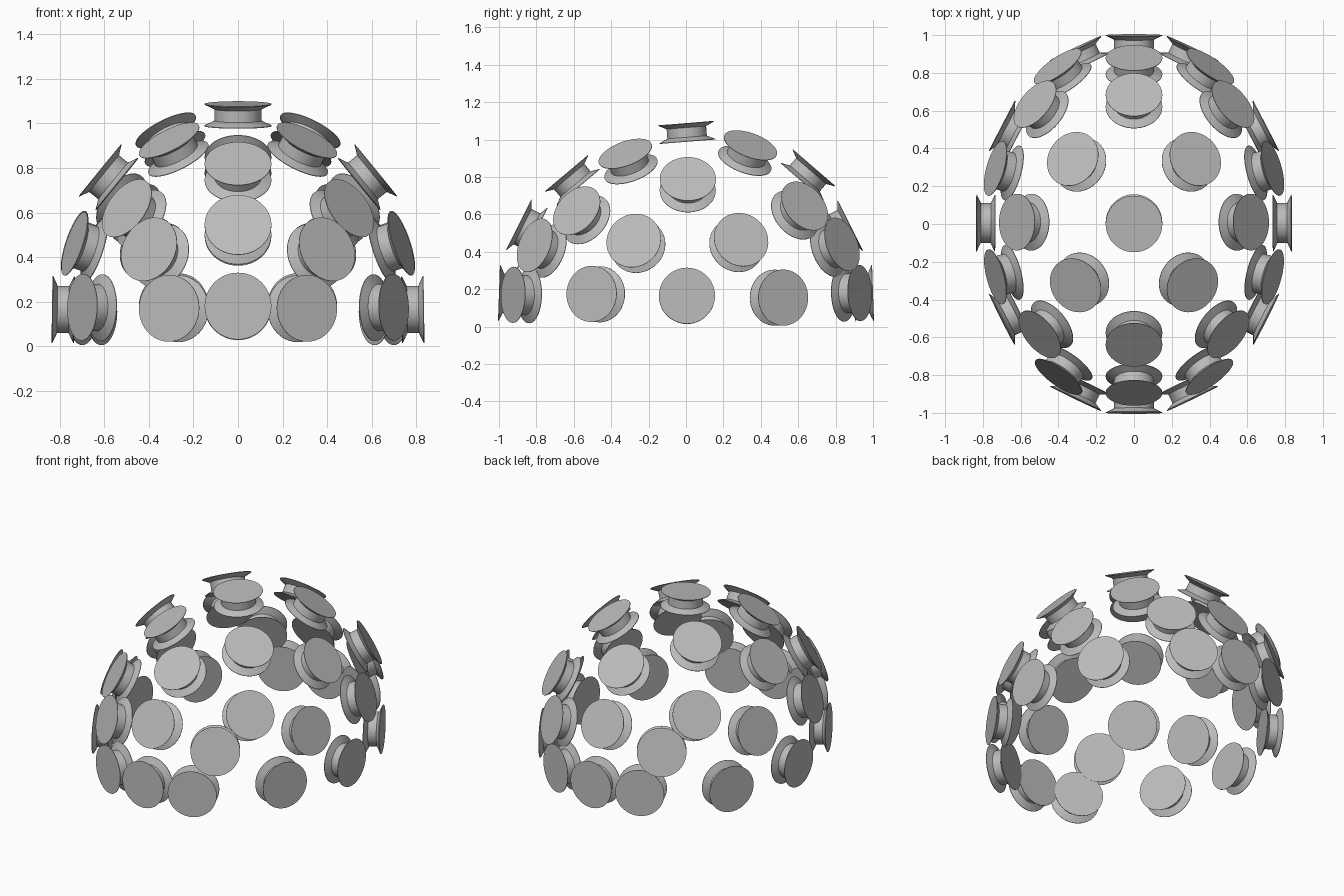
import bpy
import bmesh
import math
from mathutils import Vector, Matrix

cube = bpy.data.objects.get("Cube")
if cube:
    bpy.data.objects.remove(cube, do_unlink=True)

# Single grey material
grey = bpy.data.materials.new("neutral grey")
grey.use_nodes = True
colour = (0.5, 0.5, 0.5, 1)
grey.diffuse_color = colour
grey.node_tree.nodes["Principled BSDF"].inputs["Base Color"].default_value = colour

# Spool: flared flanges on a narrow waist, outer face at local z = 0
RADIUS, WAIST, DEPTH, FLARE = 0.15, 0.106, 0.1, 0.024
SIDES = 48


def make_spool_mesh():
    bm = bmesh.new()
    profile = [(RADIUS, 0), (RADIUS, -0.003), (WAIST, -FLARE),
               (WAIST, FLARE - DEPTH), (RADIUS, 0.003 - DEPTH), (RADIUS, -DEPTH)]
    rings = []
    for r, z in profile:
        angles = [math.tau * i / SIDES for i in range(SIDES)]
        rings.append([bm.verts.new((r * math.cos(a), r * math.sin(a), z)) for a in angles])
    for upper, lower in zip(rings, rings[1:]):
        for i in range(SIDES):
            j = (i + 1) % SIDES
            bm.faces.new((upper[i], lower[i], lower[j], upper[j]))
    bm.faces.new(rings[0])
    bm.faces.new(rings[-1][::-1])
    bmesh.ops.recalc_face_normals(bm, faces=bm.faces)
    mesh = bpy.data.meshes.new("spool")
    bm.to_mesh(mesh)
    bm.free()
    mesh.materials.append(grey)
    return mesh


spool_mesh = make_spool_mesh()

# Dome that the spools face away from
DOME_CENTRE = Vector((0, 0, 0.15))
DOME_RADII = (0.835, 1.0, 0.94)


def add_spool(name, point, normal=None):
    point = Vector(point)
    if normal is None:
        offset = point - DOME_CENTRE
        normal = Vector([o / r ** 2 for o, r in zip(offset, DOME_RADII)])
    turn = Vector(normal).to_track_quat("Z", "Y").to_matrix().to_4x4()
    spool = bpy.data.objects.new(name, spool_mesh)
    spool.matrix_world = Matrix.Translation(point) @ turn
    bpy.context.collection.objects.link(spool)
    return spool


# Spools on the middle line
spools = [add_spool("top_spool", (0, 0, 1.088), (0, -0.08, 1))]
middle = {
    "front_upper": (-0.64, 0.82), "front_middle": (-0.895, 0.545), "front_lower": (-1, 0.18),
    "back_upper": (0.685, 0.85), "back_middle": (0.88, 0.54), "back_lower": (1, 0.18),
}
for name, (y, z) in middle.items():
    spools.append(add_spool(name + "_spool", (0, y, z)))

# Spools mirrored left and right
paired = {
    "side_upper": (0.62, 0.01, 0.79),
    "side_lower": (0.835, 0.005, 0.165),
    "front_crown": (0.31, -0.325, 0.925),
    "back_crown": (0.325, 0.345, 0.97),
    "front_shoulder": (0.5, -0.585, 0.62),
    "back_shoulder": (0.525, 0.635, 0.645),
    "front_flank": (0.735, -0.28, 0.46),
    "back_flank": (0.735, 0.295, 0.465),
    "front_corner": (0.4, -0.81, 0.435),
    "back_corner": (0.405, 0.835, 0.44),
    "front_side_lower": (0.7, -0.505, 0.175),
    "back_side_lower": (0.7, 0.52, 0.155),
    "front_corner_lower": (0.31, -0.925, 0.17),
    "back_corner_lower": (0.31, 0.93, 0.18),
}
for name, (x, y, z) in paired.items():
    for side, sign in (("left", 1), ("right", -1)):
        spools.append(add_spool(f"{side}_{name}_spool", (sign * x, y, z)))

# Smooth round walls, sharp rims
bpy.ops.object.select_all(action="DESELECT")
spools[0].select_set(True)
bpy.context.view_layer.objects.active = spools[0]
bpy.ops.object.shade_smooth_by_angle(angle=math.radians(25))
